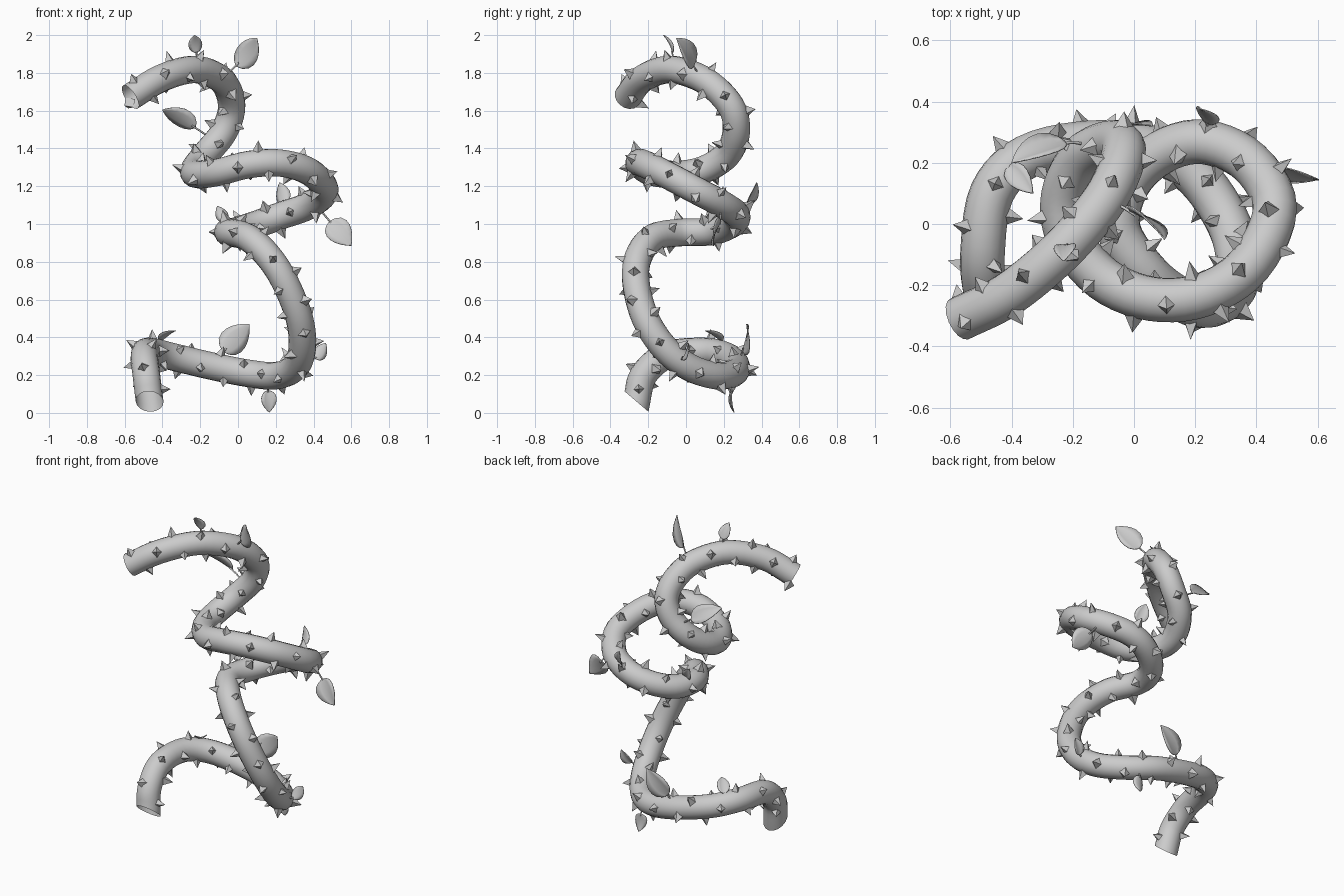
import bpy, bmesh, math, random
from mathutils import Vector

if "Cube" in bpy.data.objects:
    bpy.data.objects.remove(bpy.data.objects["Cube"])

random.seed(4)
R = 0.073          # stem radius
SIDES = 16

# Stem centre line, from foot to top
PATH = [(-.468, -.262, .06), (-.485, -.225, .2), (-.495, -.1, .305), (-.465, .1, .325), (-.35, .22, .298),
        (-.15, .265, .25), (.05, .25, .21), (.2, .16, .197), (.3, .02, .24), (.34, -.11, .34),
        (.325, -.215, .5), (.25, -.265, .69), (.16, -.25, .83), (.05, -.17, .93), (-.05, -.02, .955),
        (-.02, .13, .96), (.09, .235, .995), (.23, .268, 1.045), (.38, .2, 1.1), (.46, .05, 1.18),
        (.38, -.13, 1.275), (.23, -.23, 1.322), (.06, -.245, 1.315), (-.1, -.18, 1.275),
        (-.215, -.04, 1.262), (-.23, .1, 1.29), (-.17, .22, 1.37), (-.08, .265, 1.48),
        (-.035, .25, 1.6), (-.05, .17, 1.705), (-.11, .06, 1.78), (-.24, -.09, 1.818),
        (-.41, -.23, 1.77), (-.57, -.31, 1.672)]


def smooth_path(points, steps):
    p = [Vector(q) for q in points]
    p = [2 * p[0] - p[1]] + p + [2 * p[-1] - p[-2]]
    out = []
    for a, b, c, d in zip(p, p[1:], p[2:], p[3:]):
        for k in range(steps):
            t = k / steps
            out.append(.5 * (2 * b + (c - a) * t + (2 * a - 5 * b + 4 * c - d) * t * t
                             + (3 * b - a - 3 * c + d) * t ** 3))
    return out + [p[-2]]


def make_object(name, bm, smooth):
    bmesh.ops.recalc_face_normals(bm, faces=bm.faces)
    for f in bm.faces:
        f.smooth = smooth
    mesh = bpy.data.meshes.new(name)
    bm.to_mesh(mesh)
    bm.free()
    ob = bpy.data.objects.new(name, mesh)
    bpy.context.collection.objects.link(ob)
    return ob


def tangent_frames(pts):
    frames, u = [], Vector((1, 0, 0))
    for i, p in enumerate(pts):
        t = (pts[min(i + 1, len(pts) - 1)] - pts[max(i - 1, 0)]).normalized()
        u = (u - t * u.dot(t)).normalized()
        frames.append((p, t, u, t.cross(u)))
    return frames


def sweep(bm, frames, radius, sides):
    rings = []
    for p, t, u, v in frames:
        rings.append([bm.verts.new(p + radius * (u * math.cos(a) + v * math.sin(a)))
                      for a in (2 * math.pi * k / sides for k in range(sides))])
    for r, s in zip(rings, rings[1:]):
        for k in range(sides):
            n = (k + 1) % sides
            bm.faces.new((r[k], r[n], s[n], s[k]))
    return rings


# Open-ended winding stem, its foot cut on a slant
centre = smooth_path(PATH, 5)
frames = tangent_frames(centre)
bm = bmesh.new()
stem_rings = sweep(bm, frames, R, SIDES)
foot, t0 = frames[0][0], frames[0][1]
cut = Vector((0, -.65, -.76))
for i in range(4):
    for vert in stem_rings[i]:
        slide = -(vert.co - frames[i][0]).dot(cut) / t0.dot(cut)
        vert.co += t0 * slide * (1 - i / 4)
make_object("vine_stem", bm, True)

# Thorns: four-sided pyramids spiralling round the stem
bm = bmesh.new()
travelled, due, angle = 0, .06, 0
for (p, t, u, v), (q, *_rest) in zip(frames, frames[1:]):
    step = (q - p).length
    while due < travelled + step:
        c = p.lerp(q, (due - travelled) / step)
        out = u * math.cos(angle) + v * math.sin(angle)
        side = t.cross(out)
        w = random.uniform(.028, .036)
        spin = random.uniform(-.3, .3)
        base = [bm.verts.new(c + out * (R - .01) + w * (t * math.cos(a) + side * math.sin(a)))
                for a in (spin + math.pi / 2 * k for k in range(4))]
        tip = bm.verts.new(c + out * (R + random.uniform(.04, .056)) + t * random.uniform(-.01, .01))
        for k in range(4):
            bm.faces.new((base[k], base[(k + 1) % 4], tip))
        bm.faces.new(base[::-1])
        due += .049
        angle += 2.4 + random.uniform(-.2, .2)
    travelled += step
make_object("thorns", bm, False)

# Leaves: blade base, tip, width direction, width
LEAVES = [((-.01, .04, 1.835), (.1, -.05, 1.985), (.123, -.069, -.127), .135),
          ((-.22, -.07, 1.905), (-.23, -.12, 2.0), (1, .1, .1), .072),
          ((-.225, .27, 1.51), (-.4, .2, 1.605), (.1, -.09, .12), .115),
          ((.24, .325, 1.11), (.22, .375, 1.22), (.9, -.45, .2), .085),
          ((.485, .185, 1.015), (.6, .145, .885), (.8, .1, .6), .135),
          ((-.08, .3, .325), (.06, .32, .47), (.7, .05, -.7), .145),
          ((-.41, .19, .38), (-.33, .1, .435), (.7, .7, 0), .075),
          ((.41, -.02, .285), (.465, .01, .37), (.75, -.1, -.5), .075),
          ((.16, .245, .12), (.165, .255, .003), (1, .1, 0), .08),
          ((-.07, .09, 1.02), (-.11, .12, 1.095), (.8, .1, .5), .065)]
PROFILE = [(0, .04), (.06, .5), (.17, .85), (.33, 1), (.5, .97), (.66, .8), (.8, .55), (.92, .25), (1, .01)]

leaf_bm, stalk_bm = bmesh.new(), bmesh.new()
for base, tip, side, width in LEAVES:
    base, tip = Vector(base), Vector(tip)
    axis = (tip - base).normalized()
    side = Vector(side)
    side = (side - axis * side.dot(axis)).normalized()
    up = axis.cross(side)
    size = (tip - base).length
    rows = []
    for s, w in PROFILE:
        bow = base.lerp(tip, s) + up * size * .25 * s * (1 - s)
        rows.append([leaf_bm.verts.new(bow + side * k * w * width / 2 + up * .012 * w * k * k)
                     for k in (-1, -.5, 0, .5, 1)])
    for r, n in zip(rows, rows[1:]):
        for k in range(4):
            leaf_bm.faces.new((r[k], r[k + 1], n[k + 1], n[k]))
    # Stalk from the nearest point of the stem
    root = min(centre, key=lambda c: (c - base).length)
    root = root.lerp(base, .4)
    sweep(stalk_bm, tangent_frames([root, root.lerp(base, .6), base + axis * size * .12]), .005, 6)
leaves = make_object("leaves", leaf_bm, True)
solid = leaves.modifiers.new("thickness", 'SOLIDIFY')
solid.thickness = .004
solid.offset = 0
make_object("leaf_stalks", stalk_bm, True)
